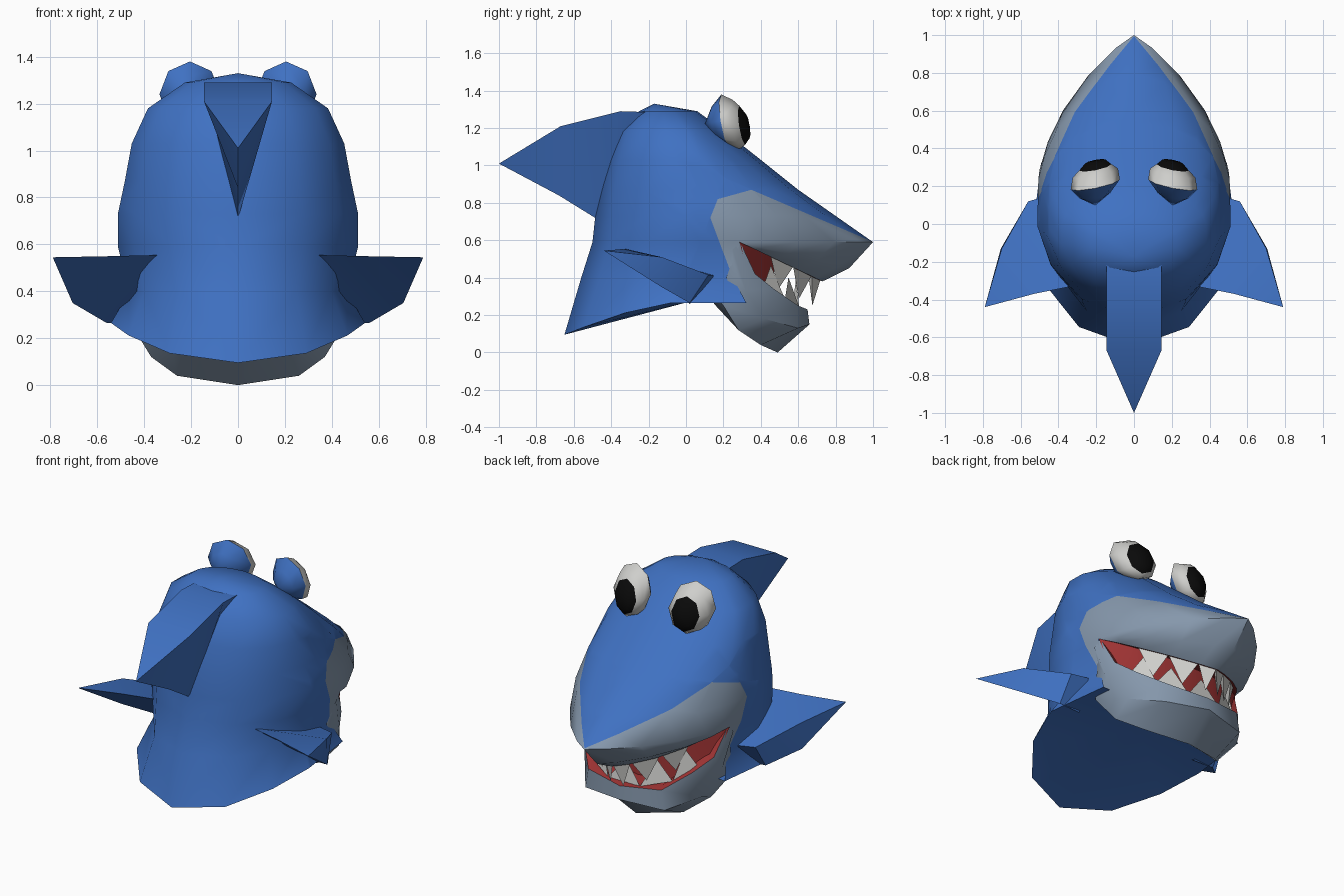
import bpy, bmesh, math
from mathutils import Vector

if "Cube" in bpy.data.objects:
    bpy.data.objects.remove(bpy.data.objects["Cube"])


def material(name, r, g, b):
    m = bpy.data.materials.new(name)
    m.use_nodes = True
    m.diffuse_color = (r, g, b, 1)
    bsdf = m.node_tree.nodes["Principled BSDF"]
    bsdf.inputs["Base Color"].default_value = (r, g, b, 1)
    bsdf.inputs["Roughness"].default_value = 0.8
    return m


BLUE = material("skin blue", 0.05, 0.165, 0.54)
GREY = material("muzzle grey", 0.235, 0.31, 0.41)
RED = material("mouth red", 0.36, 0.035, 0.035)
WHITE = material("tooth and eye white", 0.62, 0.62, 0.60)
BLACK = material("pupil black", 0.003, 0.003, 0.003)


def finish(bm, name, mats, angle=40):
    bmesh.ops.remove_doubles(bm, verts=bm.verts, dist=0.0005)
    bmesh.ops.recalc_face_normals(bm, faces=bm.faces)
    mesh = bpy.data.meshes.new(name)
    bm.to_mesh(mesh)
    bm.free()
    for m in mats:
        mesh.materials.append(m)
    ob = bpy.data.objects.new(name, mesh)
    bpy.context.collection.objects.link(ob)
    bpy.ops.object.select_all(action='DESELECT')
    ob.select_set(True)
    bpy.context.view_layer.objects.active = ob
    bpy.ops.object.shade_smooth_by_angle(angle=math.radians(angle))


def add_grid(bm, rows, side=1, closed=False, bands=None):
    """Skin neighbouring rows of points with quads."""
    grid = [[bm.verts.new((side * x, y, z)) for x, y, z in row] for row in rows]
    for r in range(len(grid) - 1):
        n = len(grid[r])
        for c in range(n if closed else n - 1):
            d = (c + 1) % n
            f = bm.faces.new((grid[r][c], grid[r][d], grid[r + 1][d], grid[r + 1][c]))
            f.material_index = bands[r] if bands else 0


def mirrored(name, rows, mat, angle=40):
    bm = bmesh.new()
    for side in (1, -1):
        add_grid(bm, rows, side)
    finish(bm, name, [mat], angle)


# Head: half rings from nose (90 degrees) round to the nape (-90 degrees)
ANGLES = [90, 68, 50, 34, 22, 12, -10, -32, -58, -90]
CORNER = 5      # column of the mouth corner


def half_ring(z, front, back, mid, width, power):
    pts = []
    for a in ANGLES:
        s = math.sin(math.radians(a))
        c = 0 if abs(a) == 90 else math.cos(math.radians(a))
        reach = front - mid if s > 0 else mid - back
        pts.append((width * c ** (power if s > 0 else 1), mid + reach * s, z))
    return pts


skull = [[(0, -0.17, 1.33)] * len(ANGLES)] + [half_ring(*r) for r in (
    (1.29, 0.06, -0.25, -0.1, 0.23, 1.0),
    (1.18, 0.21, -0.36, -0.05, 0.39, 1.0),
    (1.03, 0.40, -0.42, 0.0, 0.46, 0.95),
    (0.87, 0.60, -0.46, 0.05, 0.49, 0.85),
    (0.73, 0.80, -0.485, 0.09, 0.52, 1.2),
    (0.59, 1.00, -0.50, 0.1, 0.52, 1.75))]
brim = skull[-1]
corner_y = brim[CORNER][1]


def snout_row(side_scale, reach, drop):
    """Tuck the front of the brim back and down towards the lip."""
    row = []
    for x, y, z in brim[:CORNER + 1]:
        u = (y - corner_y) / (1 - corner_y)
        row.append((x * (1 - (1 - side_scale) * min(1, 3 * u)),
                    corner_y + (y - corner_y) * reach, z - drop * u))
    return row


chin = snout_row(1.0, 0.82, 0.14)
lip = snout_row(0.92, 0.62, 0.21)

# Neck flares out to a rim that dips at the back
neck = half_ring(0.40, 0.9, -0.56, 0.08, 0.47, 1.75)[CORNER:]
rim = []
for x, y, z in half_ring(0, 1.4, -0.65, 0.04, 0.55, 5)[CORNER:]:
    rim.append((x, y, 0.265 - 0.17 * max(0, (-y - 0.1) / 0.55) ** 1.3))

head = bmesh.new()
for rows in (skull, [brim[:CORNER + 1], chin, lip], [brim[CORNER:], neck, rim]):
    for side in (1, -1):
        add_grid(head, rows, side)
bmesh.ops.remove_doubles(head, verts=head.verts, dist=0.0005)

# Grey muzzle patch, cut along a convex outline in side profile
outline = [(1.05, 0.57), (0.35, 0.87), (0.17, 0.82), (0.13, 0.72), (0.25, 0.40), (0.33, 0.27)]
planes = []
for (y0, z0), (y1, z1) in zip(outline, outline[1:]):
    planes.append((Vector((0, y0, z0)), Vector((0, z0 - z1, y1 - y0)).normalized()))
for co, no in planes:
    faces = [f for f in head.faces if max(v.co.y for v in f.verts) > 0.12
             and min(v.co.z for v in f.verts) < 0.88]
    edges = {e for f in faces for e in f.edges}
    verts = {v for f in faces for v in f.verts}
    bmesh.ops.bisect_plane(head, geom=list(verts) + list(edges) + faces,
                           plane_co=co, plane_no=no, dist=0.0005)
for f in head.faces:
    center = f.calc_center_median()
    f.material_index = int(all((center - co).dot(no) > 0 for co, no in planes))
finish(head, "head", [BLUE, GREY], 45)

# Underside
under_edge = [(0, 0.28, 0.265)] + rim
mirrored("underside", [under_edge, [(0, 0.05, 0.28)] * len(under_edge)], BLUE)

# Roof of the mouth
inner = [(x * 0.86, corner_y + (y - corner_y) * 0.93, z + 0.01) for x, y, z in lip]
roof = [(0, corner_y + (y - corner_y) * 0.8, z + 0.06) for x, y, z in lip]
mirrored("palate", [lip, inner, roof], RED)

# Lower jaw, each row from the middle to the mouth corner
jaw_lip = [(0, .65, .23), (.25, .60, .25), (.37, .47, .34), (.45, .37, .42), (.49, .29, .59)]
jaw_side = [(0, .66, .15), (.27, .60, .13), (.40, .42, .18), (.47, .32, .33), (.50, .25, .55)]
jaw_keel = [(0, .49, 0), (.26, .40, .04), (.37, .28, .12), (.45, .20, .25), (.47, .24, .48)]
jaw_back = [(0, .20, .24), (.20, .18, .24), (.30, .15, .26), (.40, .16, .30), (.45, .22, .48)]
mirrored("lower_jaw", [jaw_lip, jaw_side, jaw_keel, jaw_back], GREY, 45)
gum = [(x * 0.88, y - 0.06 * (y - 0.2) / 0.45, z + 0.005) for x, y, z in jaw_lip]
floor = [(x * 0.5, 0.2 + (y - 0.2) * 0.5, min(z, 0.24)) for x, y, z in jaw_lip]
mirrored("mouth_floor", [jaw_lip, gum, floor], RED)

# Throat: a red wall closing the mouth behind the teeth
mirrored("throat", [
    [brim[CORNER], (0.36, 0.40, 0.56), (0.2, 0.45, 0.53), (0, 0.47, 0.52)],
    [(0.45, 0.33, 0.42), (0.33, 0.41, 0.30), (0.2, 0.45, 0.22), (0, 0.47, 0.20)]], RED)


# Teeth: slim pyramids along a gum line that runs from side to side
def tooth_row(name, half, count, span, height):
    path = [Vector((-x, y, z)) for x, y, z in reversed(half)] + [Vector(p) for p in half[1:]]

    def point_on(t):
        t *= len(path) - 1
        return path[int(t)].lerp(path[int(t) + 1], t - int(t))

    bm = bmesh.new()
    for k in range(count):
        a, b = (point_on(0.5 + span * (j / count - 0.5)) for j in (k, k + 1))
        mid = (a + b) / 2
        back = mid + Vector((-mid.x * 0.12, -0.04, 0))
        tip = mid + Vector((-mid.x * 0.04, -0.02, height))
        v = [bm.verts.new(p) for p in (a, b, back, tip)]
        for tri in ((0, 1, 3), (1, 2, 3), (2, 0, 3), (0, 2, 1)):
            bm.faces.new([v[i] for i in tri])
    finish(bm, name, [WHITE], 10)


tooth_row("upper_teeth", [(x * 0.96, y - 0.01, z + 0.01) for x, y, z in lip], 6, 0.64, -0.15)
tooth_row("lower_teeth", [(x * 0.94, y - 0.02, z) for x, y, z in jaw_lip], 5, 0.58, 0.14)


# Fins: triangular sections running out to a point
def fin(name, sections, tip, side=1):
    bm = bmesh.new()
    add_grid(bm, sections + [[tip] * 3], side, closed=True)
    finish(bm, name, [BLUE], 20)


fin("dorsal_fin", [
    [(0.145, -0.20, 1.285), (-0.145, -0.20, 1.285), (0, -0.25, 0.95)],
    [(0.145, -0.35, 1.29), (-0.145, -0.35, 1.29), (0, -0.47, 0.71)],
    [(0.145, -0.67, 1.21), (-0.145, -0.67, 1.21), (0, -0.68, 0.84)]], (0, -1, 1.01))
for label, side in (("left", 1), ("right", -1)):
    fin(label + "_fin", [
        [(0.42, 0.16, 0.41), (0.42, 0.02, 0.26), (0.33, -0.30, 0.55)],
        [(0.56, 0.12, 0.415), (0.56, 0.02, 0.265), (0.33, -0.33, 0.555)],
        [(0.70, -0.13, 0.51), (0.705, -0.13, 0.35), (0.53, -0.37, 0.55)]],
        (0.79, -0.44, 0.545), side)

    # Eyes: blue lid behind, white ball, black pupil in front, turned slightly outward
    rings = []
    for y, z, rx, rz in ((0.10, 1.22, 0, 0), (0.15, 1.23, 0.08, 0.085), (0.21, 1.24, 0.13, 0.14),
                         (0.27, 1.22, 0.12, 0.13), (0.30, 1.215, 0.085, 0.105),
                         (0.33, 1.21, 0.055, 0.065), (0.335, 1.21, 0, 0)):
        ring = []
        for k in range(8):
            dx, dz = rx * math.cos(math.tau * k / 8), rz * math.sin(math.tau * k / 8)
            ring.append((0.205 + dx, y - 0.15 * dz - 0.2 * dx, z + dz))
        rings.append(ring)
    eye = bmesh.new()
    add_grid(eye, rings, side, closed=True, bands=[0, 0, 1, 1, 2, 2])
    finish(eye, label + "_eye", [BLUE, WHITE, BLACK], 50)
